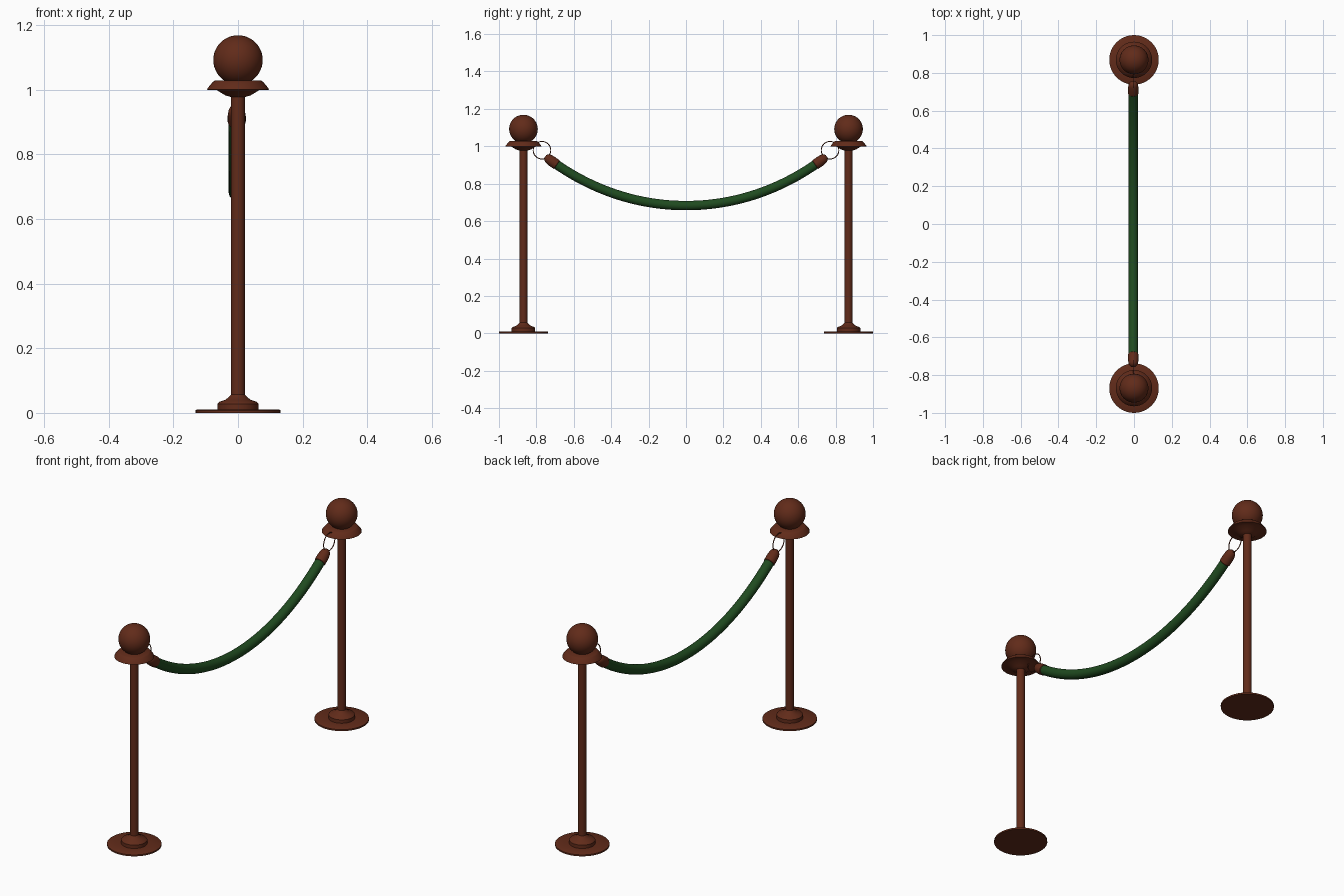
import bpy, bmesh, math
from mathutils import Vector

if "Cube" in bpy.data.objects:
    bpy.data.objects.remove(bpy.data.objects["Cube"])

POST_Y = 0.869
ROPE_X = -0.004


def material(name, color):
    m = bpy.data.materials.new(name)
    m.diffuse_color = (*color, 1)
    m.use_nodes = True
    m.node_tree.nodes["Principled BSDF"].inputs["Base Color"].default_value = m.diffuse_color
    return m


BRONZE = material("bronze", (0.12, 0.024, 0.010))
GREEN = material("green_velvet", (0.014, 0.07, 0.014))


def finish(name, bm, mat, angle=35):
    bmesh.ops.remove_doubles(bm, verts=bm.verts, dist=1e-5)
    bmesh.ops.recalc_face_normals(bm, faces=bm.faces)
    me = bpy.data.meshes.new(name)
    bm.to_mesh(me)
    bm.free()
    me.materials.append(mat)
    ob = bpy.data.objects.new(name, me)
    bpy.context.collection.objects.link(ob)
    bpy.ops.object.select_all(action='DESELECT')
    ob.select_set(True)
    bpy.context.view_layer.objects.active = ob
    bpy.ops.object.shade_smooth_by_angle(angle=math.radians(angle))
    return ob


def lathe(name, profile, y, sides=48):
    """Spin a (radius, z) profile around a vertical axis at the given y."""
    bm = bmesh.new()
    vs = [bm.verts.new((r, y, z)) for r, z in profile]
    es = [bm.edges.new(p) for p in zip(vs, vs[1:])]
    bmesh.ops.spin(bm, geom=vs + es, cent=(0, y, 0), axis=(0, 0, 1),
                   angle=math.tau, steps=sides, use_merge=True)
    finish(name, bm, BRONZE)


def tube(name, path, mat, sides=24):
    """Sweep circles along (y, z, radius) stations, capping both ends."""
    bm = bmesh.new()
    rings = []
    for i, (y, z, r) in enumerate(path):
        a, b = path[max(i - 1, 0)], path[min(i + 1, len(path) - 1)]
        t = Vector((0, b[0] - a[0], b[1] - a[1])).normalized()
        n = Vector((0, -t.z, t.y))
        c = Vector((ROPE_X, y, z))
        rings.append([bm.verts.new(c + r * (math.cos(k * math.tau / sides) * Vector((1, 0, 0))
                                            + math.sin(k * math.tau / sides) * n))
                      for k in range(sides)])
    for p, q in zip(rings, rings[1:]):
        for k in range(sides):
            j = (k + 1) % sides
            bm.faces.new((p[k], p[j], q[j], q[k]))
    bm.faces.new(rings[0])
    bm.faces.new(rings[-1])
    finish(name, bm, mat)


def sag(y):
    return 0.683 + 0.42 * y ** 2 + 0.08 * y ** 4


# Hanging velvet rope
tube("rope", [(y, sag(y), 0.025) for y in (0.71 * i / 24 for i in range(-24, 25))], GREEN)

for s, side in ((-1, "front"), (1, "back")):
    y = s * POST_Y
    # Base plate with stepped hub
    lathe(side + "_base", [(0, 0), (0.131, 0), (0.131, 0.008), (0.128, 0.010), (0.063, 0.010),
                           (0.063, 0.028), (0.058, 0.034), (0.040, 0.040), (0.027, 0.050),
                           (0.021, 0.058)], y)
    lathe(side + "_pole", [(0.0215, 0.01), (0.0215, 0.985)], y, 32)
    # Flared collar below the ball
    lathe(side + "_collar", [(0.0215, 0.977), (0.040, 0.983), (0.066, 0.999), (0.096, 1.0),
                             (0.094, 1.005), (0.078, 1.024), (0.072, 1.028), (0, 1.028)], y)
    # Ball finial
    lathe(side + "_ball", [(0.0765 * math.sin(math.pi * i / 24),
                            1.092 - 0.0765 * math.cos(math.pi * i / 24)) for i in range(25)], y)
    # Rope end cap, rounded toward the ring
    tube(side + "_rope_cap", [(s * v, sag(v), r) for v, r in
                              ((0.690, 0.026), (0.692, 0.028), (0.715, 0.028), (0.732, 0.026),
                               (0.741, 0.023), (0.748, 0.017), (0.752, 0.008))], BRONZE)
    # Thin hook ring
    bpy.ops.mesh.primitive_torus_add(location=(ROPE_X, s * 0.770, 0.979),
                                     rotation=(0, math.pi / 2, 0), major_radius=0.047,
                                     minor_radius=0.0025, major_segments=40, minor_segments=8)
    ring = bpy.context.object
    ring.name = side + "_ring"
    ring.data.materials.append(BRONZE)
    bpy.ops.object.shade_smooth()
